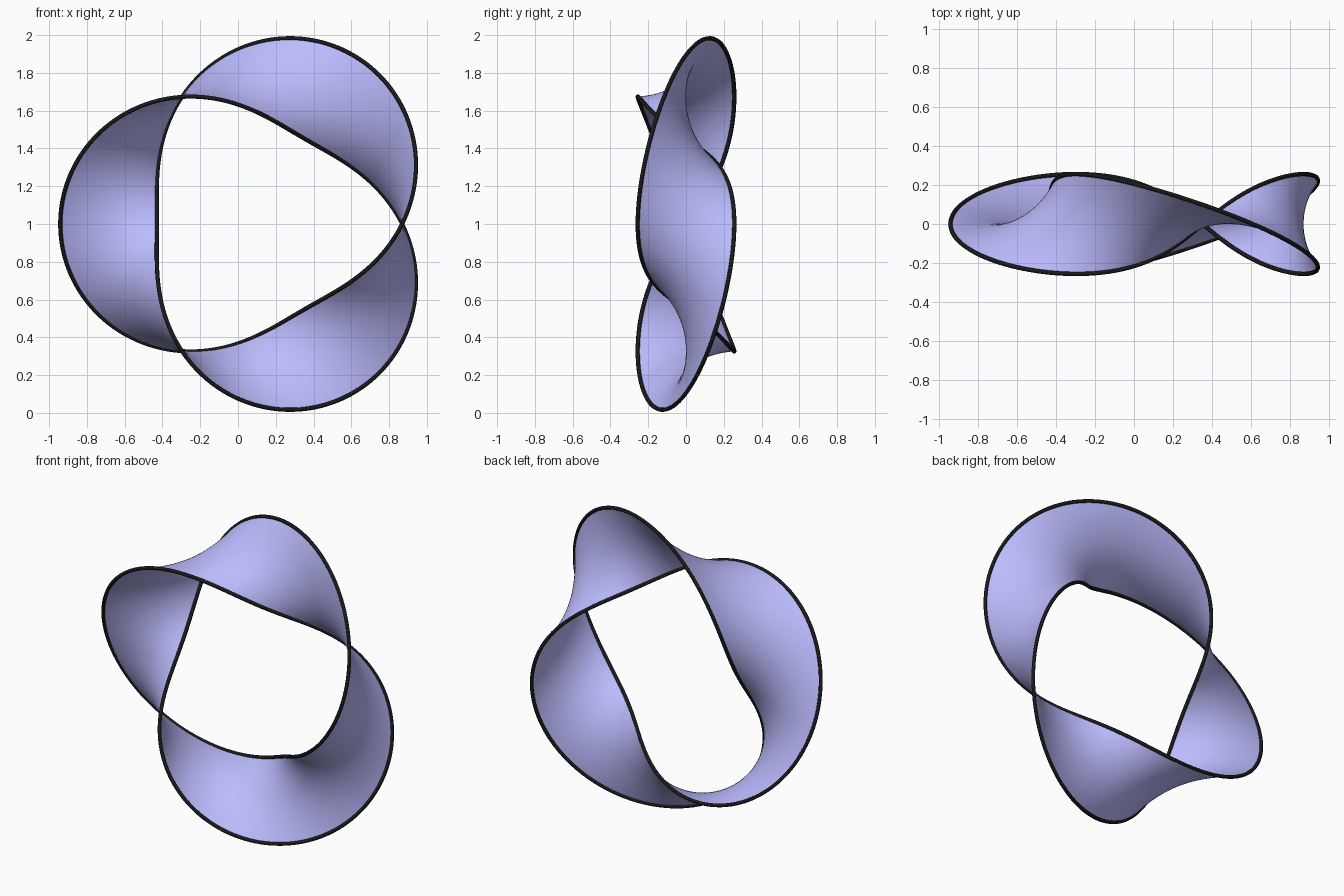
import bpy
from math import cos, sin, pi

if "Cube" in bpy.data.objects:
    bpy.data.objects.remove(bpy.data.objects["Cube"])

R, W = 0.777, 0.256          # ring radius, half width of the band
RIM = 0.011                  # radius of the dark border
CX, CZ = 0.092, 1.0          # ring centre
N, M = 288, 16               # steps round the ring, steps across the band


def point(t, v):
    """Point on the band: the cross-section makes three half twists per turn."""
    a = 1.5 * (t - pi)
    r = R + v * cos(a)
    return (CX + r * cos(t), v * sin(a), CZ + r * sin(t))


def material(name, rgb):
    m = bpy.data.materials.new(name)
    m.diffuse_color = (*rgb, 1)
    m.use_nodes = True
    m.node_tree.nodes["Principled BSDF"].inputs["Base Color"].default_value = m.diffuse_color
    return m


# Twisted band (left unwelded at the seam, where the one-sided surface flips)
verts = [point(2 * pi * i / N, W * (2 * j / M - 1))
         for i in range(N + 1) for j in range(M + 1)]
faces = []
for i in range(N):
    for j in range(M):
        k = i * (M + 1) + j
        faces.append((k, k + 1, k + M + 2, k + M + 1))
mesh = bpy.data.meshes.new("twisted_band")
mesh.from_pydata(verts, [], faces)
mesh.polygons.foreach_set("use_smooth", [True] * len(faces))
mesh.materials.append(material("violet", (0.5, 0.5, 1.0)))
band = bpy.data.objects.new("twisted_band", mesh)
bpy.context.collection.objects.link(band)

# Border: one closed tube that follows the single edge through two turns
curve = bpy.data.curves.new("band_border", "CURVE")
curve.dimensions = "3D"
curve.bevel_depth = RIM
curve.bevel_resolution = 3
path = curve.splines.new("POLY")
path.points.add(2 * N - 1)
for i, p in enumerate(path.points):
    p.co = (*point(2 * pi * i / N, W), 1)
path.use_cyclic_u = True
path.use_smooth = True
curve.materials.append(material("black", (0.01, 0.01, 0.01)))
border = bpy.data.objects.new("band_border", curve)
bpy.context.collection.objects.link(border)
